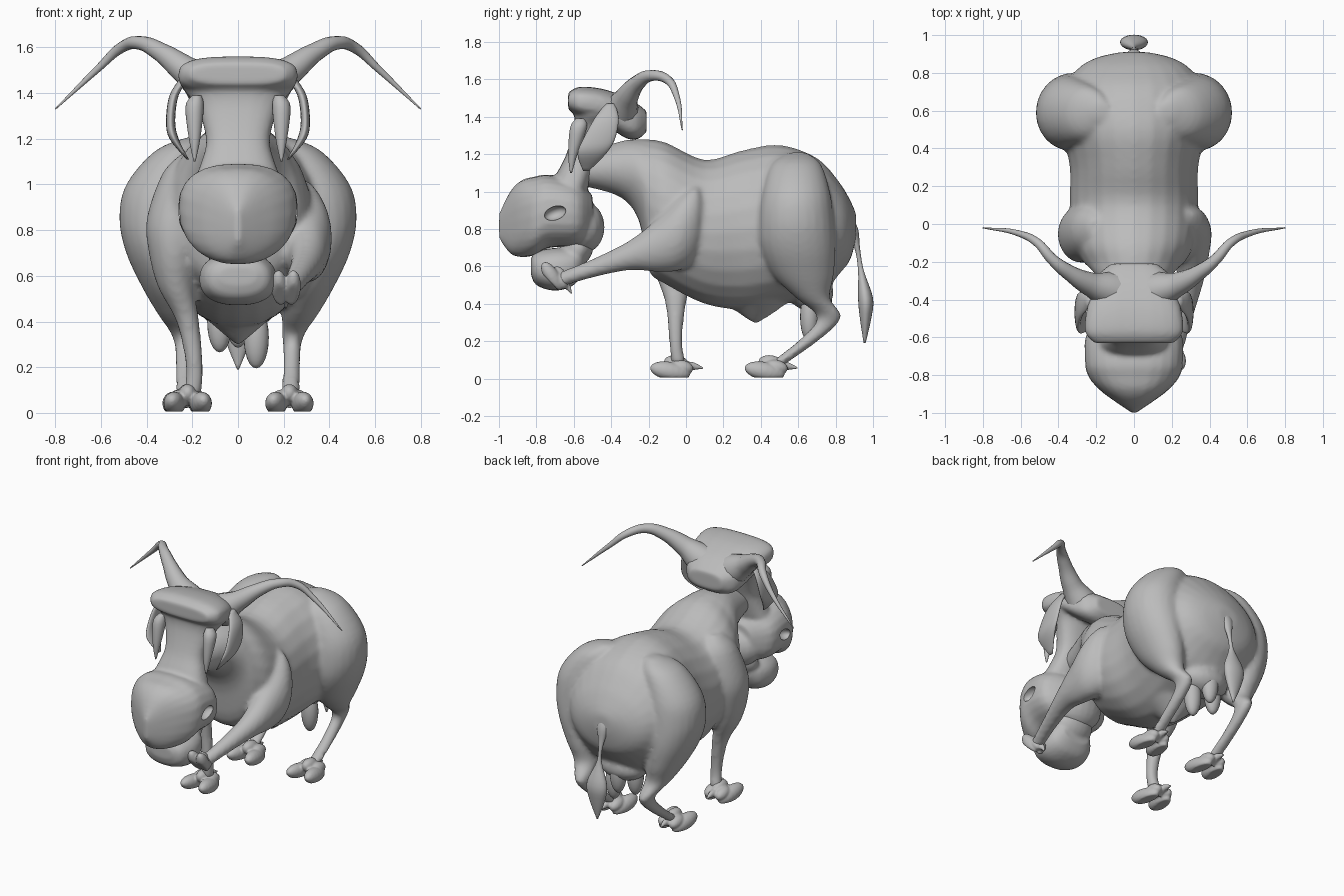
import bpy, bmesh, math
from mathutils import Matrix, Vector, Euler

cube = bpy.data.objects.get("Cube")
if cube:
    bpy.data.objects.remove(cube, do_unlink=True)

skin = bpy.data.materials.new("plain_grey")
skin.use_nodes = True
GREY = (0.5, 0.5, 0.5, 1)
skin.diffuse_color = GREY
skin.node_tree.nodes["Principled BSDF"].inputs["Base Color"].default_value = GREY


def upright(y, top, bottom, half, x=0):
    """Cross-section standing across the body."""
    return (x, y, (top + bottom) / 2, half, 0, (top - bottom) / 2)


def level(z, front, back, half, x=0):
    """Cross-section lying flat at one height."""
    return (x, (front + back) / 2, z, half, (back - front) / 2, 0)


def spline(a, b, c, d, t):
    """Catmull-Rom value between b and c."""
    return b + 0.5 * t * (c - a + t * (2 * a - 5 * b + 4 * c - d + t * (3 * (b - c) + d - a)))


def loft(bm, stations, side=1, power=1.0, sides=24, steps=4):
    """Skin smoothly interpolated cross-sections; a power below one squares them."""
    rows, last = [], len(stations) - 1
    for i in range(last):
        four = [stations[max(0, min(last, i + k))] for k in (-1, 0, 1, 2)]
        rows += [[spline(*v, s / steps) for v in zip(*four)] for s in range(steps)]
    rows.append(stations[-1])
    rings = []
    for x, y, z, half, depth, rise in rows:
        ring = []
        for k in range(sides):
            angle = math.tau * k / sides
            c, s = (math.copysign(abs(f) ** power, f) for f in (math.cos(angle), math.sin(angle)))
            ring.append(bm.verts.new((side * x + half * s, y + depth * c, z + rise * c)))
        rings.append(ring)
    for p, q in zip(rings, rings[1:]):
        for k in range(sides):
            n = (k + 1) % sides
            bm.faces.new((p[k], p[n], q[n], q[k]))
    bm.faces.new(rings[0])
    bm.faces.new(rings[-1])


def ball(bm, centre, radii, turn=(0, 0, 0)):
    m = Matrix.LocRotScale(Vector(centre), Euler(turn), Vector(radii))
    return bmesh.ops.create_uvsphere(bm, u_segments=20, v_segments=12, radius=1, matrix=m)["verts"]


def finish(bm, name, voxel=0, relax=4):
    """Turn the mesh into an object, optionally blending its volumes into one skin."""
    bmesh.ops.recalc_face_normals(bm, faces=bm.faces)
    mesh = bpy.data.meshes.new(name)
    bm.to_mesh(mesh)
    bm.free()
    mesh.materials.append(skin)
    obj = bpy.data.objects.new(name, mesh)
    bpy.context.collection.objects.link(obj)
    bpy.context.view_layer.objects.active = obj
    for p in mesh.polygons:
        p.use_smooth = True
    if voxel:
        blend = obj.modifiers.new("blend", "REMESH")
        blend.mode, blend.voxel_size, blend.use_smooth_shade = "VOXEL", voxel, True
        smooth = obj.modifiers.new("relax", "SMOOTH")
        smooth.factor, smooth.iterations = 0.5, relax
        bpy.ops.object.modifier_apply(modifier="blend")
        bpy.ops.object.modifier_apply(modifier="relax")
    return obj


# Torso and neck, rump to throat
bm = bmesh.new()
loft(bm, [upright(.91, .88, .76, .07), upright(.88, .95, .64, .2),
          upright(.82, 1.05, .56, .3), upright(.7, 1.18, .43, .38),
          upright(.5, 1.25, .4, .38), upright(.3, 1.22, .37, .34),
          upright(.1, 1.17, .4, .34), upright(-.1, 1.26, .5, .32),
          upright(-.2, 1.28, .58, .27), upright(-.25, 1.28, .84, .22),
          upright(-.35, 1.27, .97, .16), upright(-.55, 1.2, 1.03, .1)])

# Hind legs, hip to hock to ankle
for side in (1, -1):
    loft(bm, [level(1.21, .56, .64, .04, .17), level(1.15, .46, .72, .12, .24),
              level(1, .41, .77, .17, .32), level(.85, .39, .79, .18, .34),
              level(.7, .4, .8, .16, .33), level(.55, .47, .79, .12, .3),
              level(.43, .59, .77, .08, .27), level(.33, .7, .83, .045, .24),
              level(.22, .62, .73, .038, .235), level(.07, .43, .52, .04, .23)], side)

# Planted front leg
loft(bm, [level(1.14, -.07, .03, .04, .2), level(1.05, -.15, .09, .1, .23),
          level(.85, -.2, .1, .13, .27), level(.7, -.2, .08, .11, .28),
          level(.55, -.16, .04, .08, .27), level(.4, -.11, 0, .05, .22),
          level(.2, -.09, -.02, .038, .19), level(.08, -.08, 0, .04, .2)], -1)

# Raised front leg reaching forward
loft(bm, [upright(.1, .95, .83, .05, .25), upright(.06, 1.03, .65, .11, .26),
          upright(-.03, .98, .58, .13, .28), upright(-.15, .86, .57, .1, .3),
          upright(-.3, .74, .58, .07, .3), upright(-.5, .64, .54, .05, .26),
          upright(-.7, .56, .48, .04, .21)])

# Belly point and udder
loft(bm, [level(.42, .18, .56, .15), level(.36, .27, .48, .08), level(.3, .35, .39, .01)])
ball(bm, (0, .67, .46), (.17, .12, .1))
finish(bm, "body", 0.015, 6)

# Teats
bm = bmesh.new()
for x, y, z in ((.08, .66, .33), (-.08, .66, .4), (0, .73, .42)):
    ball(bm, (x, y, z), (.055, .05, .135))
finish(bm, "teats")


def foot(name, at, tilt=0, size=1.0, spread=1.0):
    """Two splayed toes, an ankle knob and a hooked spur behind."""
    bm = bmesh.new()
    for s in (spread, -spread):
        toe = ball(bm, (s * .058, -.01, .04), (.046, .11, .05), (-.2, s * -.35, s * .2))
        toe += ball(bm, (s * .04, .05, .06), (.04, .065, .04), (-.15, 0, 0))
        for v in toe:
            v.co.z = max(v.co.z, .005)
    ball(bm, (0, .025, .08), (.04, .07, .045), (-.2, 0, 0))
    loft(bm, [upright(.06, .085, .02, .03), upright(.11, .09, .045, .02),
              upright(.17, .06, .05, .004)])
    bm.transform(Matrix.LocRotScale(Vector(at), Euler((tilt, 0, 0)), Vector((size,) * 3)))
    finish(bm, name, 0.007, 2)


foot("left_hind_foot", (.225, .43, 0))
foot("right_hind_foot", (-.225, .43, 0))
foot("right_front_foot", (-.22, -.075, 0))
foot("left_front_foot", (.21, -.735, .52), -.8, .8, .6)

# Head: skull cap, long face flaring to the brow, muzzle and cheeks
bm = bmesh.new()
loft(bm, [upright(-.63, 1.53, 1.44, .21), upright(-.57, 1.56, 1.4, .26),
          upright(-.45, 1.55, 1.37, .25), upright(-.33, 1.51, 1.29, .21),
          upright(-.26, 1.47, 1.28, .18), upright(-.21, 1.43, 1.32, .12)], power=.7)
loft(bm, [level(1.5, -.62, -.36, .235), level(1.42, -.6, -.37, .24),
          level(1.34, -.6, -.42, .18), level(1.2, -.64, -.47, .14),
          level(1.1, -.69, -.5, .16), level(1, -.74, -.53, .2)], power=.8)
loft(bm, [upright(-.5, .98, .76, .14), upright(-.58, 1.05, .71, .25),
          upright(-.73, 1.09, .7, .26), upright(-.81, 1.08, .66, .24),
          upright(-.88, 1.06, .65, .18), upright(-.94, 1, .67, .1),
          upright(-1, .88, .75, .01)], power=.8)
ball(bm, (0, -.55, .81), (.17, .115, .14))
head = finish(bm, "head", 0.012)

# Nostrils hollowed out of the muzzle sides
for side in (1, -1):
    bm = bmesh.new()
    ball(bm, (side * .26, -.7, .885), (.05, .06, .036), (.35, 0, 0))
    cutter = finish(bm, "nostril_cutter")
    cutter.hide_render = True
    bpy.context.view_layer.objects.active = head
    cut = head.modifiers.new("nostril", "BOOLEAN")
    cut.operation, cut.object = "DIFFERENCE", cutter
    bpy.ops.object.modifier_apply(modifier="nostril")
    bpy.data.objects.remove(cutter, do_unlink=True)
bpy.ops.object.select_all(action="DESELECT")
head.select_set(True)
bpy.ops.object.shade_smooth_by_angle(angle=math.radians(40))

# Lower jaw with full lip
bm = bmesh.new()
loft(bm, [upright(-.83, .64, .56, .08), upright(-.8, .68, .5, .14),
          upright(-.7, .7, .47, .17), upright(-.6, .7, .5, .15),
          upright(-.55, .7, .57, .1)], power=.85)
ball(bm, (0, -.58, .69), (.13, .08, .11), (-.5, 0, 0))
finish(bm, "lower_jaw", 0.012)


def horn(name, side):
    """Tapered tube sweeping up, out and back."""
    path = bpy.data.curves.new("horn_path", "CURVE")
    path.dimensions, path.bevel_depth, path.bevel_resolution = "3D", 1, 4
    path.resolution_u, path.use_fill_caps = 6, True
    points = [(.13, -.35, 1.43, .1), (.23, -.32, 1.5, .064), (.34, -.26, 1.58, .042),
              (.43, -.19, 1.62, .03), (.51, -.1, 1.6, .024), (.61, -.05, 1.51, .016),
              (.8, -.02, 1.33, .003)]
    line = path.splines.new("BEZIER")
    line.bezier_points.add(len(points) - 1)
    for p, (x, y, z, r) in zip(line.bezier_points, points):
        p.co, p.radius = (side * x, y, z), r
        p.handle_left_type = p.handle_right_type = "AUTO"
    path.materials.append(skin)
    bpy.context.collection.objects.link(bpy.data.objects.new(name, path))


for side, word in ((1, "left"), (-1, "right")):
    horn(word + "_horn", side)
    # Hanging leaf ear
    bm = bmesh.new()
    loft(bm, [level(1.47, -.43, -.38, .02, .23), level(1.39, -.49, -.36, .02, .28),
              level(1.28, -.55, -.38, .02, .295), level(1.2, -.58, -.43, .02, .28),
              level(1.11, -.55, -.52, .005, .22)], side)
    finish(bm, word + "_ear")
    # Drooping eyelid
    bm = bmesh.new()
    loft(bm, [level(1.39, -.59, -.54, .02, .18), level(1.34, -.62, -.53, .04, .19),
              level(1.2, -.63, -.58, .025, .19), level(1.1, -.62, -.61, .004, .19)], side)
    finish(bm, word + "_eyelid")

# Tail with leaf-shaped tuft
bm = bmesh.new()
loft(bm, [level(.88, .8, .88, .05), level(.8, .85, .92, .045), level(.7, .9, .93, .02),
          level(.58, .92, .95, .014), level(.43, .92, 1, .072), level(.32, .93, .99, .055),
          level(.19, .95, .96, .004)])
finish(bm, "tail")
